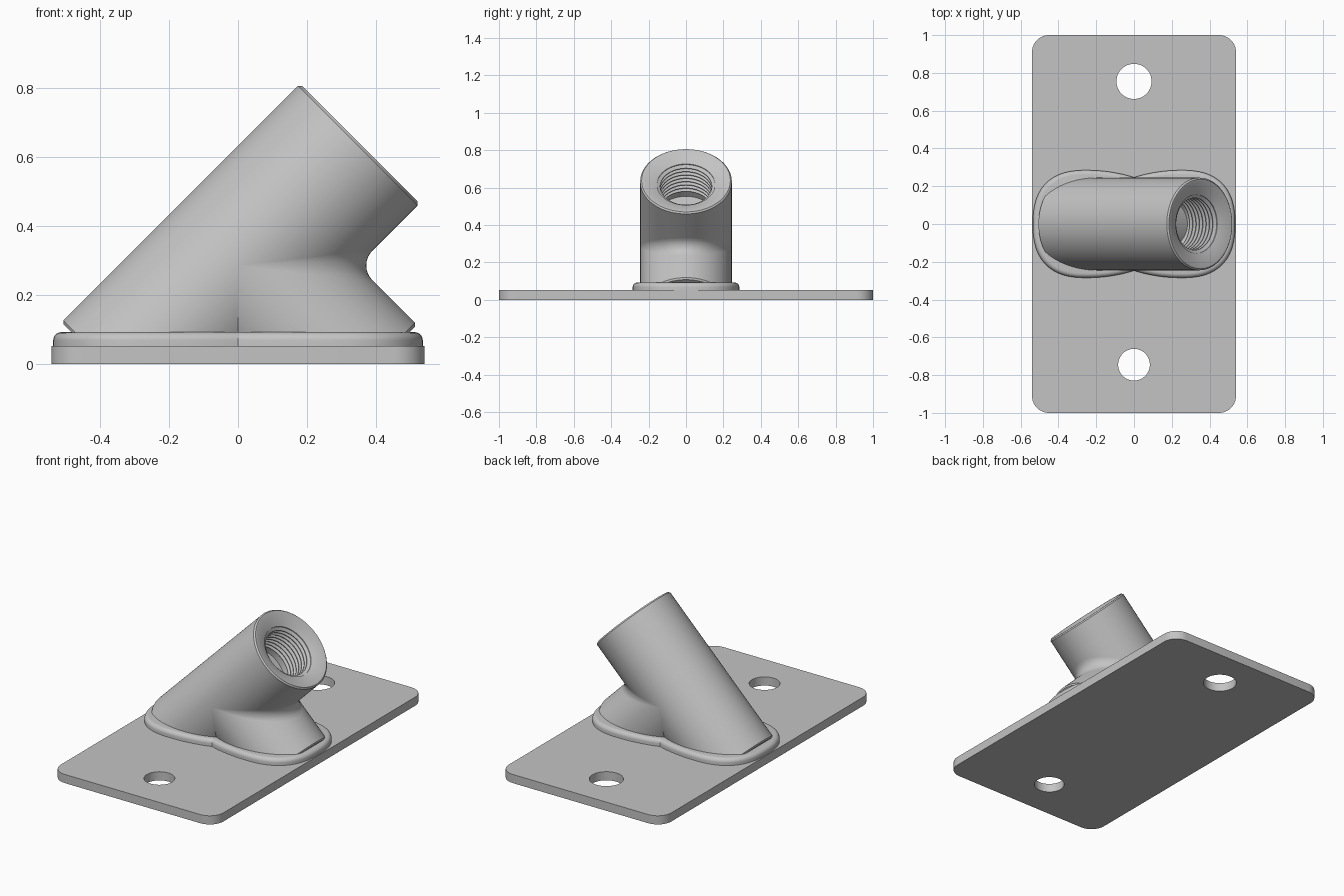
import bpy
import bmesh
from math import sin, cos, pi, sqrt, radians, copysign
from mathutils import Matrix, Vector

if "Cube" in bpy.data.objects:
    bpy.data.objects.remove(bpy.data.objects["Cube"])

steel = bpy.data.materials.new("grey_steel")
steel.use_nodes = True
steel.diffuse_color = (0.55, 0.55, 0.55, 1)
steel.node_tree.nodes["Principled BSDF"].inputs["Base Color"].default_value = (0.55, 0.55, 0.55, 1)

R = 0.245            # tube radius
AXIS_Z = 0.285       # height where the tube axes cross
PLATE_T = 0.052
SEG = 96


def finish(obj, angle=30):
    obj.data.materials.clear()
    obj.data.materials.append(steel)
    bpy.ops.object.select_all(action="DESELECT")
    obj.select_set(True)
    bpy.context.view_layer.objects.active = obj
    bpy.ops.object.shade_smooth_by_angle(angle=radians(angle))


def add_mesh(name, bm, angle=30):
    bmesh.ops.recalc_face_normals(bm, faces=bm.faces)
    mesh = bpy.data.meshes.new(name)
    bm.to_mesh(mesh)
    bm.free()
    obj = bpy.data.objects.new(name, mesh)
    bpy.context.collection.objects.link(obj)
    finish(obj, angle)
    return obj


def loft(bm, rings, closed=True):
    """Join successive rows of points with quads."""
    rows = [[bm.verts.new(p) for p in ring] for ring in rings]
    for a, b in zip(rows, rows[1:]):
        n = len(a)
        for i in range(n if closed else n - 1):
            j = (i + 1) % n
            bm.faces.new((a[i], a[j], b[j], b[i]))
    return rows


def tilted_tube(name, profile, side):
    """Revolve (radius, distance) pairs about an axis leaning 45 degrees."""
    bm = bmesh.new()
    rings = [[(r * cos(2 * pi * i / SEG), r * sin(2 * pi * i / SEG), s)
              for i in range(SEG)] for r, s in profile]
    rows = loft(bm, rings)
    bm.faces.new(rows[0])
    bm.faces.new(rows[-1])
    bmesh.ops.recalc_face_normals(bm, faces=bm.faces)
    lean = Matrix.Translation((0, 0, AXIS_Z)) @ Matrix.Rotation(side * pi / 4, 4, "Y")
    bmesh.ops.transform(bm, matrix=lean, verts=bm.verts)
    # trim the foot inside the plate
    bmesh.ops.bisect_plane(bm, geom=bm.verts[:] + bm.edges[:] + bm.faces[:],
                           plane_co=(0, 0, 0.03), plane_no=(0, 0, 1), clear_inner=True)
    return add_mesh(name, bm)


# Base plate with rounded corners and two bolt holes
def add_spline(curve, points):
    spline = curve.splines.new("POLY")
    spline.points.add(len(points) - 1)
    for p, (x, y) in zip(spline.points, points):
        p.co = (x, y, 0, 1)
    spline.use_cyclic_u = True


def arc(cx, cy, r, start, end, n):
    return [(cx + r * cos(start + (end - start) * i / n),
             cy + r * sin(start + (end - start) * i / n)) for i in range(n + 1)]


curve = bpy.data.curves.new("base_plate", "CURVE")
curve.dimensions = "2D"
curve.fill_mode = "BOTH"
curve.extrude = PLATE_T / 2
corner = 0.09
outline = []
for k, (sx, sy) in enumerate([(1, 1), (-1, 1), (-1, -1), (1, -1)]):
    outline += arc(sx * (0.54 - corner), sy * (1 - corner), corner,
                   k * pi / 2, (k + 1) * pi / 2, 10)
add_spline(curve, outline)
for y, r in [(0.755, 0.093), (-0.745, 0.084)]:
    add_spline(curve, arc(0, y, r, 0, 2 * pi, 48)[:-1])
plate = bpy.data.objects.new("base_plate", curve)
plate.location.z = PLATE_T / 2
bpy.context.collection.objects.link(plate)
bpy.ops.object.select_all(action="DESELECT")
plate.select_set(True)
bpy.context.view_layer.objects.active = plate
bpy.ops.object.convert(target="MESH")
plate = bpy.context.view_layer.objects.active
bm = bmesh.new()
bm.from_mesh(plate.data)
bmesh.ops.remove_doubles(bm, verts=bm.verts, dist=0.0005)
bm.to_mesh(plate.data)
bm.free()
finish(plate)

# Main tube with countersunk, threaded blind bore
TOP, FOOT, SOFT = 0.4985, -0.478, 0.008
profile = [(R - SOFT, FOOT), (R, FOOT + SOFT), (R, TOP - SOFT), (R - SOFT, TOP),
           (R - 0.018, TOP), (0.155, TOP - 0.03)]
pitch = 0.025
for i in range(8):
    s = TOP - 0.035 - i * pitch
    profile += [(0.155, s), (0.138, s - pitch * 0.4), (0.138, s - pitch * 0.55),
                (0.155, s - pitch * 0.95)]
profile += [(0.155, TOP - 0.275)]
tilted_tube("main_tube", profile, 1)

# Short brace leaning the other way, ending inside the main tube
tilted_tube("brace_tube", [(R - SOFT, FOOT - 0.01), (R, FOOT - 0.01 + SOFT), (R, 0)], -1)

# Concave fillet in the crotch between the tubes
bm = bmesh.new()
rows = []
for i in range(1, 48):
    t = -pi / 2 + pi * i / 48
    h = R * sqrt(2) * cos(t)
    rho = 0.06 * cos(t)
    rows.append([(h + rho * sqrt(2) + rho * cos(a), R * sin(t), AXIS_Z + rho * sin(a))
                 for a in [pi * 0.75 + pi / 2 * j / 8 for j in range(9)]])
loft(bm, rows, closed=False)
fillet = add_mesh("crotch_fillet", bm)
# make the open strip face outwards
if fillet.data.polygons[len(fillet.data.polygons) // 2].normal.x < 0:
    fillet.data.flip_normals()


# Weld beads around both feet
def weld_bead(name, side):
    bm = bmesh.new()
    levels = [(0, 0.045), (0, 0.068)]
    levels += [(0.024 * (1 - cos(a)), 0.068 + 0.024 * sin(a))
               for a in [pi / 2 * k / 6 for k in range(1, 7)]]
    rings = []
    for inset, z in levels:
        ring = []
        for i in range(SEG):
            c, s = cos(2 * pi * i / SEG), sin(2 * pi * i / SEG)
            outer = c > 0
            a = (0.285 if outer else 0.5) - inset
            e = 2 / 2.5 if outer else 1
            x = 0.25 + copysign(abs(c) ** e, c) * a
            y = copysign(abs(s) ** e, s) * (0.285 - inset)
            ring.append((side * x, y, z))
        rings.append(ring)
    rows = loft(bm, rings)
    bm.faces.new(rows[-1])
    return add_mesh(name, bm, 40)


weld_bead("brace_weld", 1)
weld_bead("main_weld", -1)
